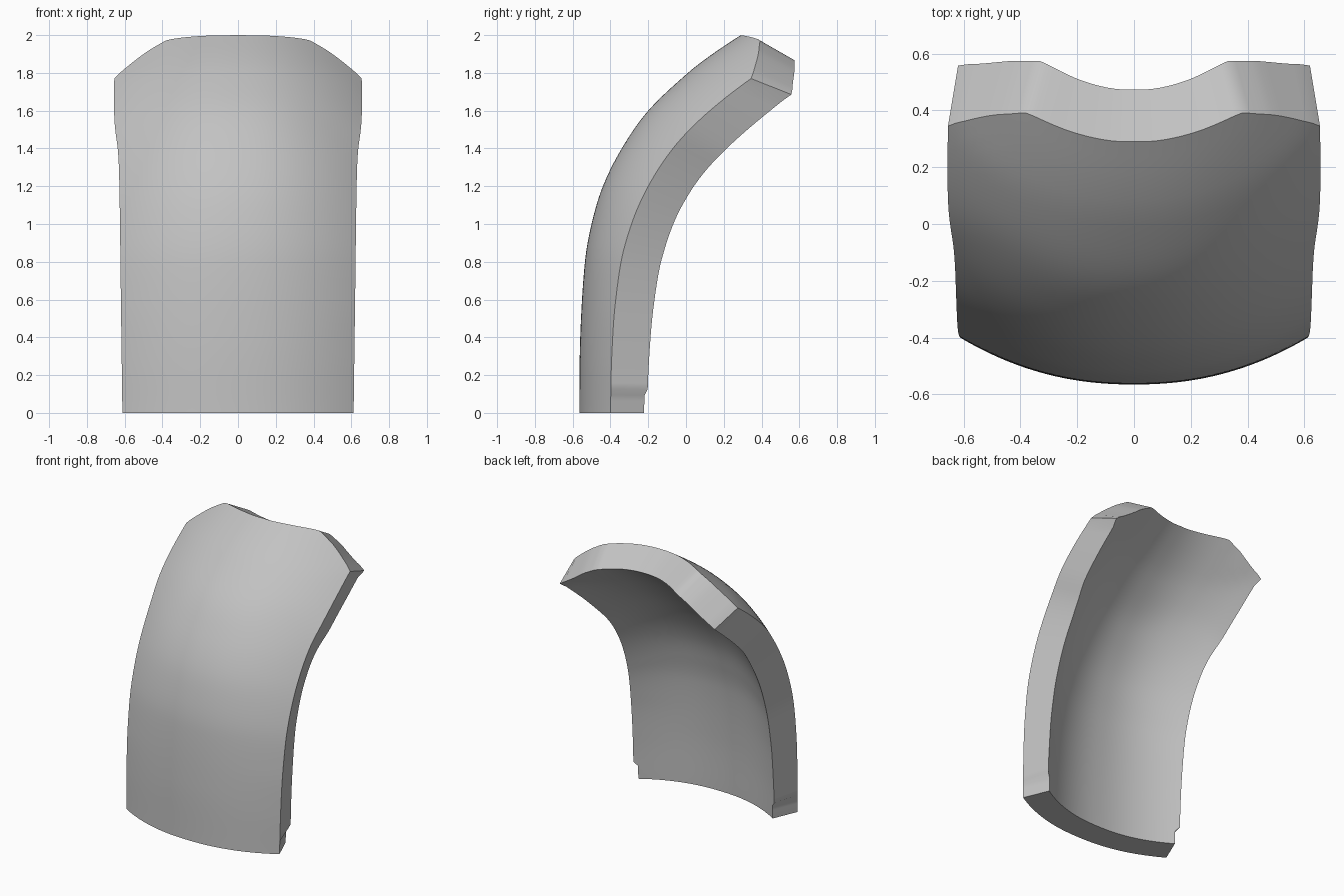
import bpy
import bmesh
from mathutils import Vector

if "Cube" in bpy.data.objects:
    bpy.data.objects.remove(bpy.data.objects["Cube"], do_unlink=True)


def curve(points):
    """Smooth function through (position, value) pairs."""
    n = len(points)

    def slope(i):
        a, b = points[max(i - 1, 0)], points[min(i + 1, n - 1)]
        return (b[1] - a[1]) / (b[0] - a[0])

    def value(p):
        i = 0
        while i < n - 2 and p > points[i + 1][0]:
            i += 1
        (p0, v0), (p1, v1) = points[i], points[i + 1]
        h = p1 - p0
        s = min(max((p - p0) / h, 0), 1)
        return (v0 * (1 + 2 * s) * (1 - s) ** 2 + slope(i) * h * s * (1 - s) ** 2
                + v1 * s * s * (3 - 2 * s) + slope(i + 1) * h * s * s * (s - 1))
    return value


# Depth of the outer face by height, on the centre line and along the side edge
centre_depth = curve([(0, -.565), (.4, -.56), (.8, -.535), (1, -.5), (1.2, -.44), (1.4, -.34),
                      (1.6, -.2), (1.8, .01), (1.9, .14), (2.0, .29)])
edge_depth = curve([(0, -.4), (.3, -.393), (.6, -.372), (.9, -.32), (1.2, -.2),
                    (1.48, .0), (1.76, .33), (1.9, .58), (2.0, .78)])
# Half width by height, and height of the top rim by distance from the middle
half_width = curve([(0, .612), (.6, .62), (1.2, .628), (1.38, .635), (1.52, .652),
                    (1.65, .657), (1.76, .655)])
rim_height = curve([(0, 2.0), (.2, 1.995), (.37, 1.975), (.42, 1.95), (.5, 1.9),
                    (.62, 1.805), (.655, 1.77)])

COLUMNS, ROWS = 48, 56
SHOULDER = 1.77
THICKNESS = .212


def outer(u, t):
    x = u * half_width(t * SHOULDER)
    z = t * rim_height(abs(u) * .655)
    blend = abs(u) ** 2.2
    y = centre_depth(z) * (1 - blend) + edge_depth(z) * blend
    return Vector((x, y, z))


def inner(u, t):
    e = .02
    u0, u1 = max(u - e, -1), min(u + e, 1)
    t0, t1 = max(t - e, 0), min(t + e, 1)
    across = outer(u1, t) - outer(u0, t)
    up = outer(u, t1) - outer(u, t0)
    normal = up.cross(across).normalized()
    # The wall is cut more squarely toward the rim
    square = min(max((t - .8) / .2, 0), 1)
    normal.x *= 1 - .35 * square
    normal.z *= 1 - .62 * square
    normal.normalize()
    p = outer(u, t) + normal * THICKNESS * (.9 + .1 * min(t * 2, 1))
    # Widen the inner skin along its surface so the side walls face outward
    spread = (.055 + .04 * t ** 4) * abs(u) ** 1.5
    # Small foot step at the lower back corners
    if t < .06 and abs(u) > .95:
        spread *= .45
    side = Vector((normal.y, -normal.x, 0)).normalized()
    p += side * spread * (1 if u > 0 else -1)
    p.z = max(p.z, 0) if t > 0 else 0
    return p


# Curved panel: outer and inner skins joined by walls around the border
bm = bmesh.new()


def skin(surface):
    return [[bm.verts.new(surface(2 * i / COLUMNS - 1, j / ROWS))
             for i in range(COLUMNS + 1)] for j in range(ROWS + 1)]


def border(g):
    return (g[0][:-1] + [row[-1] for row in g[:-1]] + g[-1][:0:-1]
            + [row[0] for row in g[:0:-1]])


front, back = skin(outer), skin(inner)
for grid in (front, back):
    for j in range(ROWS):
        for i in range(COLUMNS):
            bm.faces.new((grid[j][i], grid[j][i + 1], grid[j + 1][i + 1], grid[j + 1][i]))
a, b = border(front), border(back)
for k in range(len(a)):
    m = (k + 1) % len(a)
    bm.faces.new((a[k], a[m], b[m], b[k]))
bmesh.ops.recalc_face_normals(bm, faces=bm.faces)

mesh = bpy.data.meshes.new("curved_panel")
bm.to_mesh(mesh)
bm.free()
panel = bpy.data.objects.new("curved_panel", mesh)
bpy.context.collection.objects.link(panel)

# Plain grey finish
grey = bpy.data.materials.new("plain_grey")
grey.use_nodes = True
colour = (.54, .54, .54, 1)
grey.diffuse_color = colour
grey.node_tree.nodes["Principled BSDF"].inputs["Base Color"].default_value = colour
mesh.materials.append(grey)

bpy.ops.object.select_all(action="DESELECT")
panel.select_set(True)
bpy.context.view_layer.objects.active = panel
bpy.ops.object.shade_smooth_by_angle(angle=.6)
